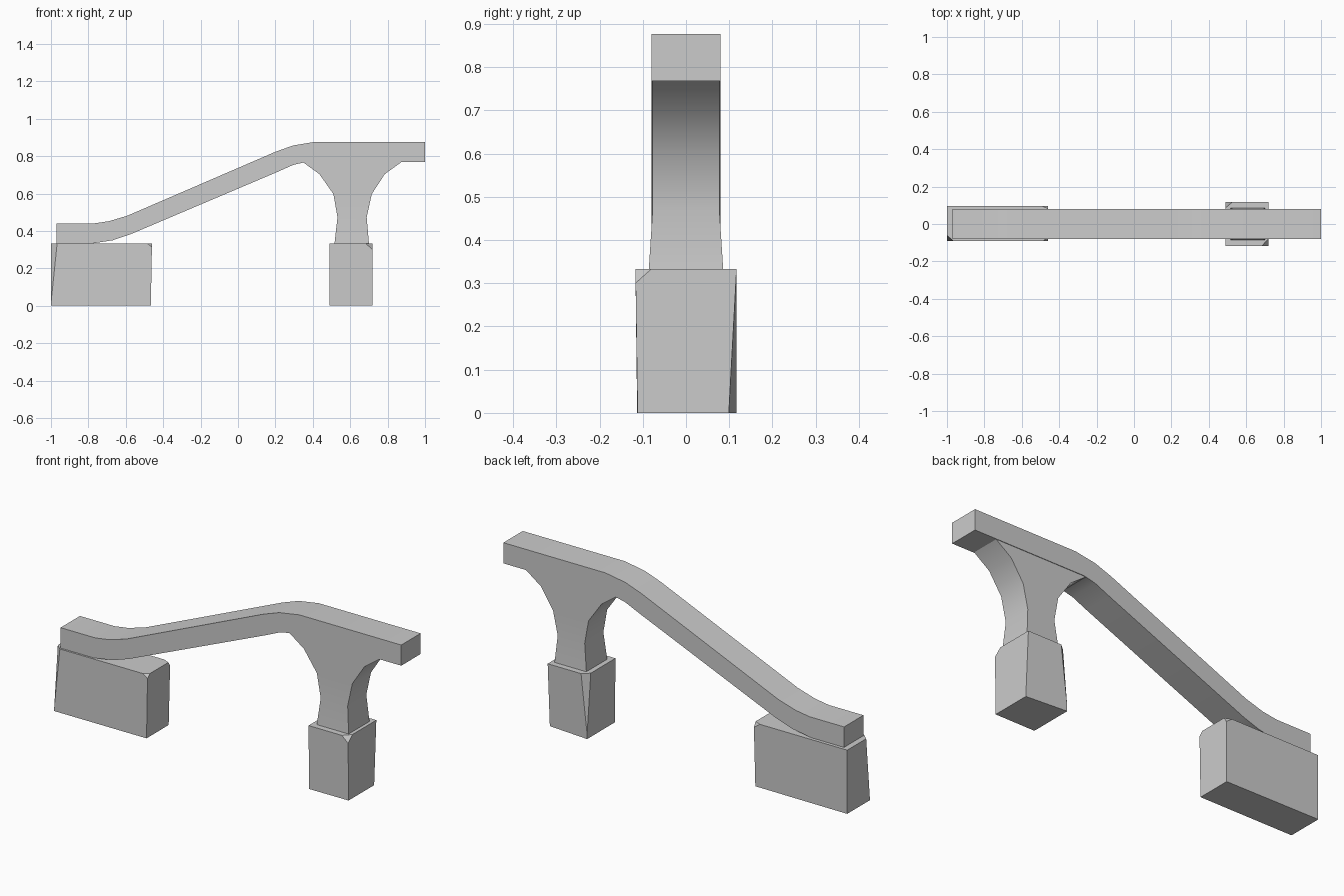
import bpy, bmesh
from mathutils import Vector

cube = bpy.data.objects.get("Cube")
if cube:
    bpy.data.objects.remove(cube, do_unlink=True)

grey = bpy.data.materials.new("plain grey")
grey.use_nodes = True
grey.diffuse_color = (0.6, 0.6, 0.6, 1)
grey.node_tree.nodes["Principled BSDF"].inputs["Base Color"].default_value = (0.6, 0.6, 0.6, 1)


def finish(name, bm, smooth=False):
    bmesh.ops.recalc_face_normals(bm, faces=bm.faces)
    mesh = bpy.data.meshes.new(name)
    bm.to_mesh(mesh)
    bm.free()
    mesh.materials.append(grey)
    obj = bpy.data.objects.new(name, mesh)
    bpy.context.collection.objects.link(obj)
    if smooth:
        bpy.ops.object.select_all(action="DESELECT")
        obj.select_set(True)
        bpy.context.view_layer.objects.active = obj
        bpy.ops.object.shade_smooth_by_angle(angle=0.55)
    return obj


def loft(name, sections):
    """Bridge matching four-cornered sections and cap both ends."""
    bm = bmesh.new()
    rings = [[bm.verts.new(p) for p in s] for s in sections]
    for a, b in zip(rings, rings[1:]):
        for i in range(4):
            j = (i + 1) % 4
            bm.faces.new((a[i], a[j], b[j], b[i]))
    bm.faces.new(rings[0])
    bm.faces.new(rings[-1])
    return finish(name, bm, smooth=True)


def stone(name, x0, x1, y0, y1, top, cuts, shifts):
    """Rough block: bottom corners nudged, then top corners chipped off."""
    bm = bmesh.new()
    bmesh.ops.create_cube(bm, size=1)
    for v in bm.verts:
        sx, sy = (1 if v.co.x > 0 else -1), (1 if v.co.y > 0 else -1)
        low = v.co.z < 0
        v.co = (x1 if sx > 0 else x0, y1 if sy > 0 else y0, 0 if low else top)
        if low and (sx, sy) in shifts:
            v.co += Vector((*shifts[sx, sy], 0))
    for sx, sy, dx, dy, dz in cuts:
        corner = Vector((x1 if sx > 0 else x0, y1 if sy > 0 else y0, top))
        cut = bmesh.ops.bisect_plane(
            bm, geom=bm.verts[:] + bm.edges[:] + bm.faces[:], dist=1e-5,
            plane_co=corner - Vector((sx * dx, 0, 0)),
            plane_no=Vector((sx / dx, sy / dy, 1 / dz)).normalized(), clear_outer=True)
        bmesh.ops.holes_fill(bm, edges=[e for e in bm.edges if e.is_boundary], sides=0)
    return finish(name, bm)


# Bent handrail: pairs of upper and lower profile points
upper = [(-0.97, 0.44), (-0.77, 0.44), (-0.69, 0.452), (-0.59, 0.482),
         (0.2, 0.823), (0.295, 0.857), (0.41, 0.876), (1, 0.876)]
lower = [(-0.97, 0.333), (-0.78, 0.333), (-0.67, 0.35), (-0.575, 0.382),
         (0.21, 0.715), (0.295, 0.753), (0.36, 0.768), (1, 0.768)]
W = 0.08
loft("handrail", [[(u[0], -W, u[1]), (u[0], W, u[1]), (l[0], W, l[1]), (l[0], -W, l[1])]
                  for u, l in zip(upper, lower)])

# Flared post: left edge, right edge, height, half depth
rows = [(0.516, 0.70, 0.333, 0.086), (0.532, 0.688, 0.473, 0.077),
        (0.51, 0.715, 0.597, 0.077), (0.435, 0.785, 0.704, 0.077),
        (0.345, 0.875, 0.769, 0.077)]
loft("flared_post", [[(a, -d, z), (b, -d, z), (b, d, z), (a, d, z)] for a, b, z, d in rows])

# Foundation stones
stone("post_stone", 0.49, 0.718, -0.117, 0.117, 0.333,
      cuts=[(1, -1, 0.035, 0.037, 0.033), (-1, 1, 0.035, 0.03, 0.31)],
      shifts={(1, 1): (0, -0.018), (1, -1): (0, 0.005), (-1, -1): (0, 0.004)})
stone("end_stone", -1, -0.46, -0.09, 0.097, 0.333,
      cuts=[(-1, -1, 0.033, 0.03, 0.32), (1, -1, 0.025, 0.02, 0.02),
            (1, 1, 0.035, 0.015, 0.025)],
      shifts={(1, 1): (-0.006, -0.004), (1, -1): (-0.006, 0)})
